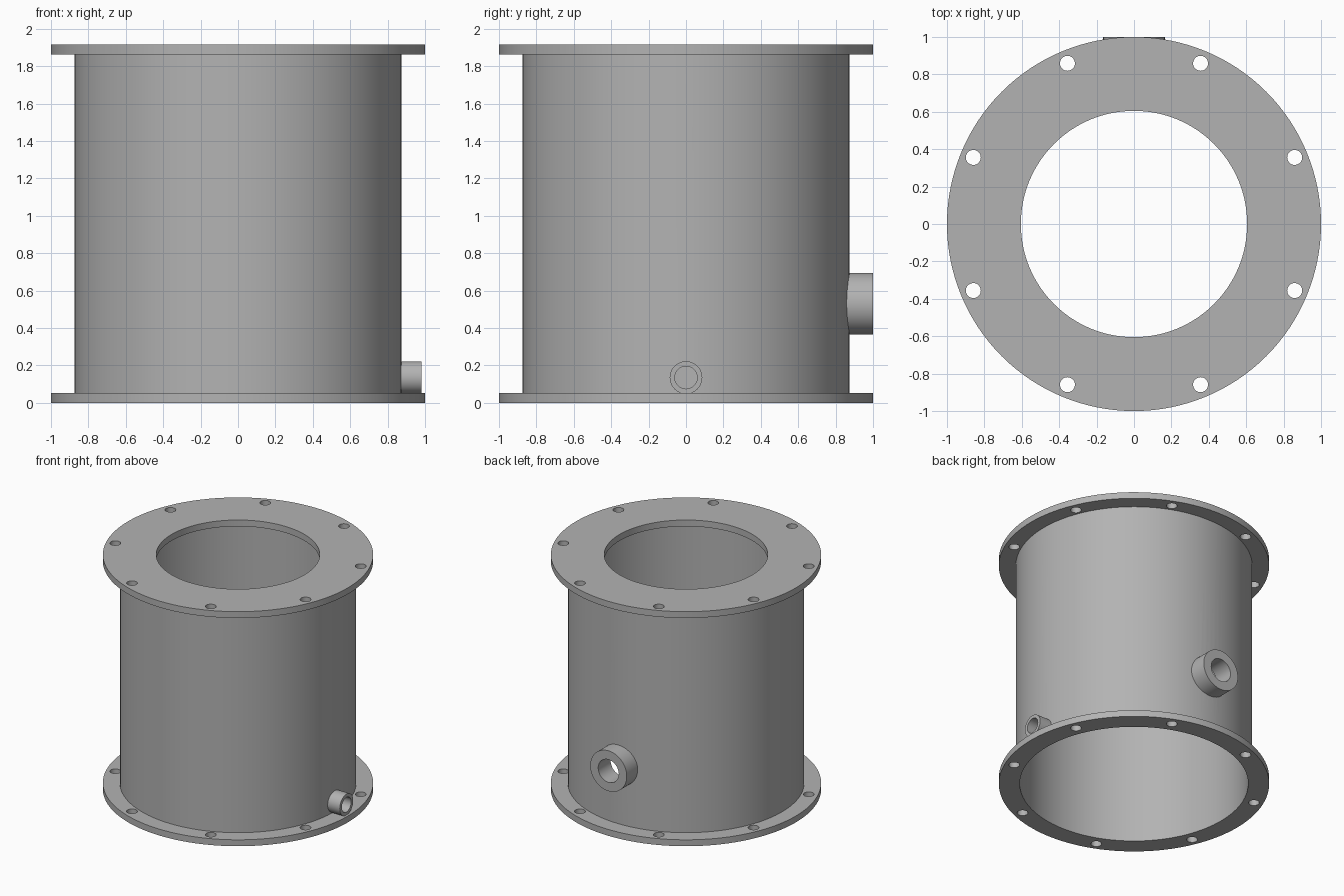
import bpy
import math
from mathutils import Matrix, Vector

cube = bpy.data.objects.get("Cube")
if cube:
    bpy.data.objects.remove(cube, do_unlink=True)

# Single painted-steel colour
steel = bpy.data.materials.new("grey_steel")
steel.use_nodes = True
colour = (0.45, 0.45, 0.45, 1)
steel.diffuse_color = colour
steel.node_tree.nodes["Principled BSDF"].inputs["Base Color"].default_value = colour

HEIGHT, PLATE = 1.915, 0.052
BODY_R, BORE_R = 0.875, 0.845
UP, BACK, LEFT = Vector((0, 0, 1)), Vector((0, 1, 0)), Vector((1, 0, 0))


def cylinder(name, radius, start, axis, length, segments=128):
    """Closed cylinder running from start along axis."""
    centre = Vector(start) + axis * length / 2
    turn = UP.rotation_difference(axis).to_matrix().to_4x4()
    bpy.ops.mesh.primitive_cylinder_add(vertices=segments, radius=radius, depth=length)
    obj = bpy.context.object
    obj.name = name
    obj.data.transform(Matrix.Translation(centre) @ turn)
    obj.data.materials.append(steel)
    return obj


def cut(obj, cutters):
    """Subtract the cutters, then discard them."""
    bpy.context.view_layer.objects.active = obj
    for cutter in cutters:
        cutter.hide_render = True
        mod = obj.modifiers.new("cut", "BOOLEAN")
        mod.operation, mod.solver, mod.object = "DIFFERENCE", "EXACT", cutter
        bpy.ops.object.modifier_apply(modifier=mod.name)
        bpy.data.objects.remove(cutter, do_unlink=True)


def finish(obj):
    bpy.ops.object.select_all(action="DESELECT")
    obj.select_set(True)
    bpy.context.view_layer.objects.active = obj
    bpy.ops.object.shade_smooth_by_angle(angle=math.radians(30))


def flange(name, z, inner):
    """Ring plate with eight bolt holes."""
    plate = cylinder(name, 1, (0, 0, z), UP, PLATE)
    cutters = [cylinder("opening_cutter", inner, (0, 0, z - 0.1), UP, 0.3)]
    for i in range(8):
        a = math.radians(22.5 + 45 * i)
        spot = (0.93 * math.cos(a), 0.93 * math.sin(a), z - 0.1)
        cutters.append(cylinder("bolt_cutter", 0.04, spot, UP, 0.3, 32))
    cut(plate, cutters)
    finish(plate)


# Flanges: the top one narrows the opening
flange("bottom_flange", 0, BORE_R)
flange("top_flange", HEIGHT - PLATE, 0.605)

# Ports: axis, height, outer radius, bore radius, outer end
ports = {
    "back_port": (BACK, 0.53, 0.165, 0.093, 1.0),
    "left_drain_port": (LEFT, 0.135, 0.087, 0.06, 0.98),
}


def port_bore(axis, z, bore):
    return cylinder("port_cutter", bore, axis * 0.7 + UP * z, axis, 0.5, 64)


# Cylindrical wall, pierced by the ports
wall = cylinder("body_wall", BODY_R, (0, 0, PLATE), UP, HEIGHT - 2 * PLATE)
cut(wall, [cylinder("body_cutter", BORE_R, (0, 0, -0.1), UP, HEIGHT + 0.2)]
    + [port_bore(axis, z, bore) for axis, z, _, bore, _ in ports.values()])
finish(wall)

# Port collars, rooted in the wall thickness
for name, (axis, z, outer, bore, end) in ports.items():
    root = 0.852
    collar = cylinder(name, outer, axis * root + UP * z, axis, end - root, 64)
    cut(collar, [port_bore(axis, z, bore)])
    finish(collar)
